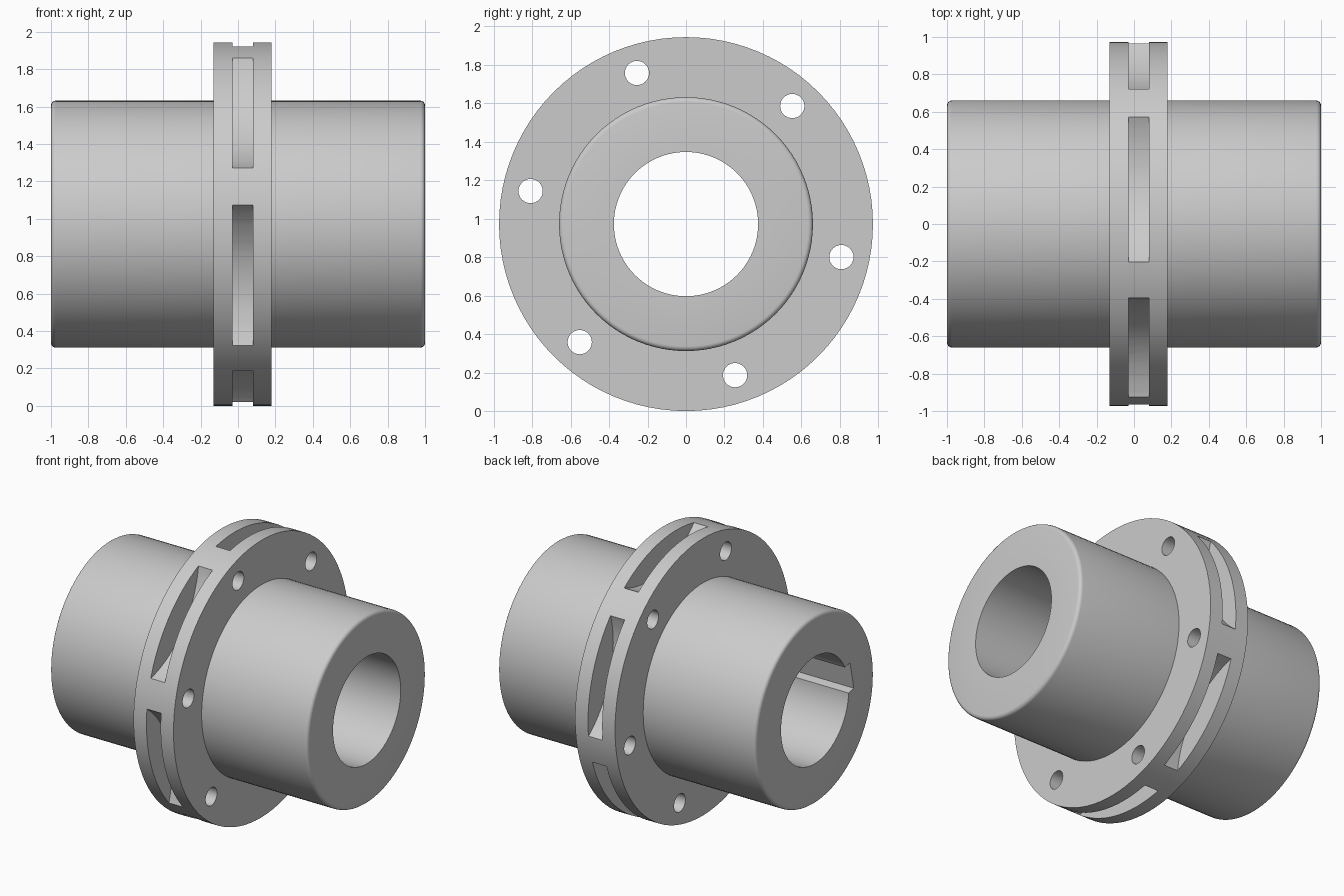
import bpy, bmesh, math
from mathutils import Matrix, Vector

if "Cube" in bpy.data.objects:
    bpy.data.objects.remove(bpy.data.objects["Cube"])

AXIS_Z = 0.972          # height of the shaft axis
R_FLANGE, R_HUB, R_BORE = 0.972, 0.66, 0.375
X0, X1 = -0.03, 0.08    # faces of the middle spacer
BOLTS = [math.radians(-12 + 60 * k) for k in range(6)]
MIDS = [a + math.radians(30) for a in BOLTS]


def make_object(name, bm):
    bmesh.ops.recalc_face_normals(bm, faces=bm.faces)
    mesh = bpy.data.meshes.new(name)
    bm.to_mesh(mesh)
    bm.free()
    ob = bpy.data.objects.new(name, mesh)
    ob.location.z = AXIS_Z
    bpy.context.collection.objects.link(ob)
    return ob


def add_cylinder(bm, radius, x0, x1, ring=0.0, angle=0.0, sides=32):
    """Cylinder along x, its centre moved out by ring at the given angle."""
    m = (Matrix.Translation(((x0 + x1) / 2, ring * math.cos(angle), ring * math.sin(angle)))
         @ Matrix.Rotation(math.pi / 2, 4, 'Y'))
    bmesh.ops.create_cone(bm, cap_ends=True, segments=sides, radius1=radius,
                          radius2=radius, depth=x1 - x0, matrix=m)


def lathe(name, profile, sides=96):
    """Revolve a closed (x, radius) profile around the shaft axis."""
    bm = bmesh.new()
    rings = []
    for i in range(sides):
        a = 2 * math.pi * i / sides
        rings.append([bm.verts.new((x, r * math.cos(a), r * math.sin(a))) for x, r in profile])
    n = len(profile)
    for i in range(sides):
        p, q = rings[i], rings[(i + 1) % sides]
        for j in range(n):
            k = (j + 1) % n
            bm.faces.new((p[j], p[k], q[k], q[j]))
    return make_object(name, bm)


def cut(ob, bm_cutter):
    """Subtract the cutter, apply it and smooth the result."""
    cutter = make_object(ob.name + "_cutter", bm_cutter)
    mod = ob.modifiers.new("cut", 'BOOLEAN')
    mod.operation, mod.solver, mod.object = 'DIFFERENCE', 'EXACT', cutter
    bpy.ops.object.select_all(action='DESELECT')
    bpy.context.view_layer.objects.active = ob
    ob.select_set(True)
    bpy.ops.object.modifier_apply(modifier=mod.name)
    bpy.data.objects.remove(cutter)
    bpy.ops.object.shade_smooth_by_angle(angle=math.radians(30))


def hub_profile(inner, flange, end):
    s = 1 if end > inner else -1
    f = 0.025
    fillet = [(end - s * f * (1 - math.sin(t)), R_HUB - f * (1 - math.cos(t)))
              for t in [math.pi / 2 * i / 4 for i in range(5)]]
    return [(inner, R_BORE), (inner, R_FLANGE), (flange, R_FLANGE),
            (flange, R_HUB)] + fillet + [(end, R_BORE)]


def bolt_cutter():
    bm = bmesh.new()
    for a in BOLTS:
        add_cylinder(bm, 0.063, -0.4, 0.4, 0.826, a)
    return bm


# Plain hub with flange
right_hub = lathe("right_hub", hub_profile(X1, 0.18, 1.0))
cut(right_hub, bolt_cutter())

# Hub with flange and keyway
left_hub = lathe("left_hub", hub_profile(X0, -0.13, -1.0))
bm = bolt_cutter()
key = (Matrix.Rotation(math.radians(168), 4, 'X')
       @ Matrix.Translation((-0.5, 0.32, 0)) @ Matrix.Diagonal((1.4, 0.2, 0.2, 1)))
bmesh.ops.create_cube(bm, size=1, matrix=key)
cut(left_hub, bm)

# Six-lobed spacer between the flanges, scalloped between the bolts
spacer = lathe("scalloped_spacer", [(X0, R_BORE), (X0, R_FLANGE), (X1, R_FLANGE), (X1, R_BORE)])
bm = bolt_cutter()
for a in MIDS:
    add_cylinder(bm, 0.69, -0.3, 0.3, 1.453, a, 96)
cut(spacer, bm)
